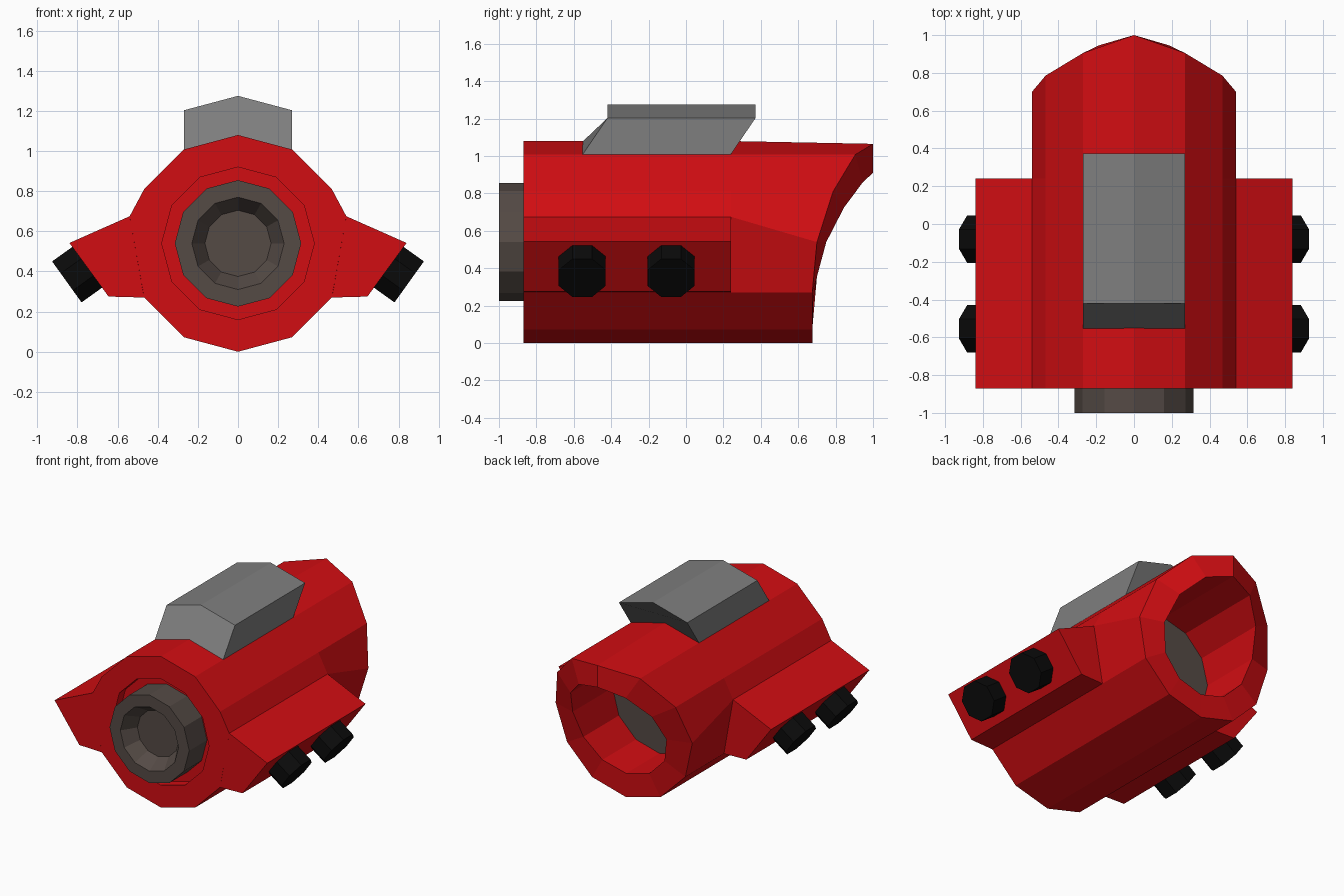
import bpy, bmesh, math
from mathutils import Vector

if "Cube" in bpy.data.objects:
    bpy.data.objects.remove(bpy.data.objects["Cube"])

N, CZ = 12, 0.54          # sides of the round parts, height of the axis


def material(name, rgb):
    m = bpy.data.materials.new(name)
    m.diffuse_color = (*rgb, 1)
    m.use_nodes = True
    m.node_tree.nodes["Principled BSDF"].inputs["Base Color"].default_value = m.diffuse_color
    return m


RED = material("red paint", (0.64, 0.004, 0.006))
GREY = material("mid grey", (0.21, 0.21, 0.21))
BROWN = material("brown metal", (0.09, 0.069, 0.06))
BLACK = material("black rubber", (0.003, 0.003, 0.003))


def finish(bm, name, mats, mirror=False):
    bmesh.ops.recalc_face_normals(bm, faces=bm.faces)
    me = bpy.data.meshes.new(name)
    bm.to_mesh(me)
    bm.free()
    ob = bpy.data.objects.new(name, me)
    bpy.context.collection.objects.link(ob)
    for m in mats:
        me.materials.append(m)
    if mirror:
        ob.modifiers.new("mirror", 'MIRROR').use_axis[0] = True
    return ob


def ring(bm, r, y):
    """Circle around the y axis starting at the top; y is a number or a top-to-bottom list."""
    out = []
    for i in range(N):
        a = 2 * math.pi * i / N
        yy = y[min(i, N - i)] if isinstance(y, list) else y
        out.append(bm.verts.new((r * math.sin(a), yy, CZ + r * math.cos(a))))
    return out


def bridge(bm, rings):
    for a, b in zip(rings, rings[1:]):
        for i in range(len(a)):
            j = (i + 1) % len(a)
            bm.faces.new((a[i], a[j], b[j], b[i]))


def prism(bm, front, back):
    """Closed solid between two matching outlines."""
    a = [bm.verts.new(p) for p in front]
    b = [bm.verts.new(p) for p in back]
    bridge(bm, [a, b])
    bm.faces.new(a)
    bm.faces.new(b)


# Body: tube with a recessed front, a swept hooded rear and a hollow rear opening
bm = bmesh.new()
front, middle = ring(bm, 0.54, -0.87), ring(bm, 0.54, 0.24)
rear = ring(bm, 0.54, [1.0, 0.905, 0.786, 0.70, 0.675, 0.675, 0.675])
rear[0].co.z = 1.065
for r in (front, middle):            # raised shoulder where the side fins join
    r[3].co.z = r[9].co.z = 0.675
recess_floor = ring(bm, 0.38, -0.80)
rear_lip = ring(bm, 0.37, [1.0, 0.946, 0.845, 0.75, 0.70, 0.68, 0.675])
rear_floor = ring(bm, 0.37, 0.30)
bridge(bm, [recess_floor, ring(bm, 0.38, -0.87), front, middle, rear, rear_lip, rear_floor])
bm.faces.new(recess_floor)
bm.faces.new(rear_floor).material_index = 1
finish(bm, "body", [RED, BROWN])

# Nozzle: cup sitting in the front recess
bm = bmesh.new()
floor = ring(bm, 0.165, -0.90)
base = ring(bm, 0.315, -0.79)
bridge(bm, [base, ring(bm, 0.315, -1.0), ring(bm, 0.23, -1.0), floor])
bm.faces.new(floor)
bm.faces.new(base)
finish(bm, "front_nozzle", [BROWN])

# Side fins
bm = bmesh.new()
section = [(0.54, 0.675), (0.84, 0.542), (0.645, 0.275), (0.468, 0.27)]
prism(bm, [(x, -0.87, z) for x, z in section], [(x, 0.24, z) for x, z in section])
finish(bm, "side_fins", [RED], mirror=True)

# Octagonal studs, square to the lower face of each fin
bm = bmesh.new()
along, out = Vector((0.583, 0, 0.813)), Vector((0.813, 0, -0.583))
for y in (-0.555, -0.08):
    tip = Vector((0.853, y, 0.348))
    octagon = []
    for k in range(8):
        a = math.pi * (k + 0.5) / 4
        octagon.append(tip + 0.136 * (math.cos(a) * along + math.sin(a) * Vector((0, 1, 0))))
    prism(bm, octagon, [p - out * 0.15 for p in octagon])
finish(bm, "side_studs", [BLACK], mirror=True)

# Top block: ridged slab leaning backwards
bm = bmesh.new()
lower = [(-0.27, 1.005), (0, 1.075), (0.27, 1.005)]
upper = [(0.27, 1.203), (0, 1.275), (-0.27, 1.203)]
prism(bm,
      [(x, -0.555, z) for x, z in lower] + [(x, -0.42, z) for x, z in upper],
      [(x, 0.237, z) for x, z in lower] + [(x, 0.372, z) for x, z in upper])
finish(bm, "top_block", [GREY])
